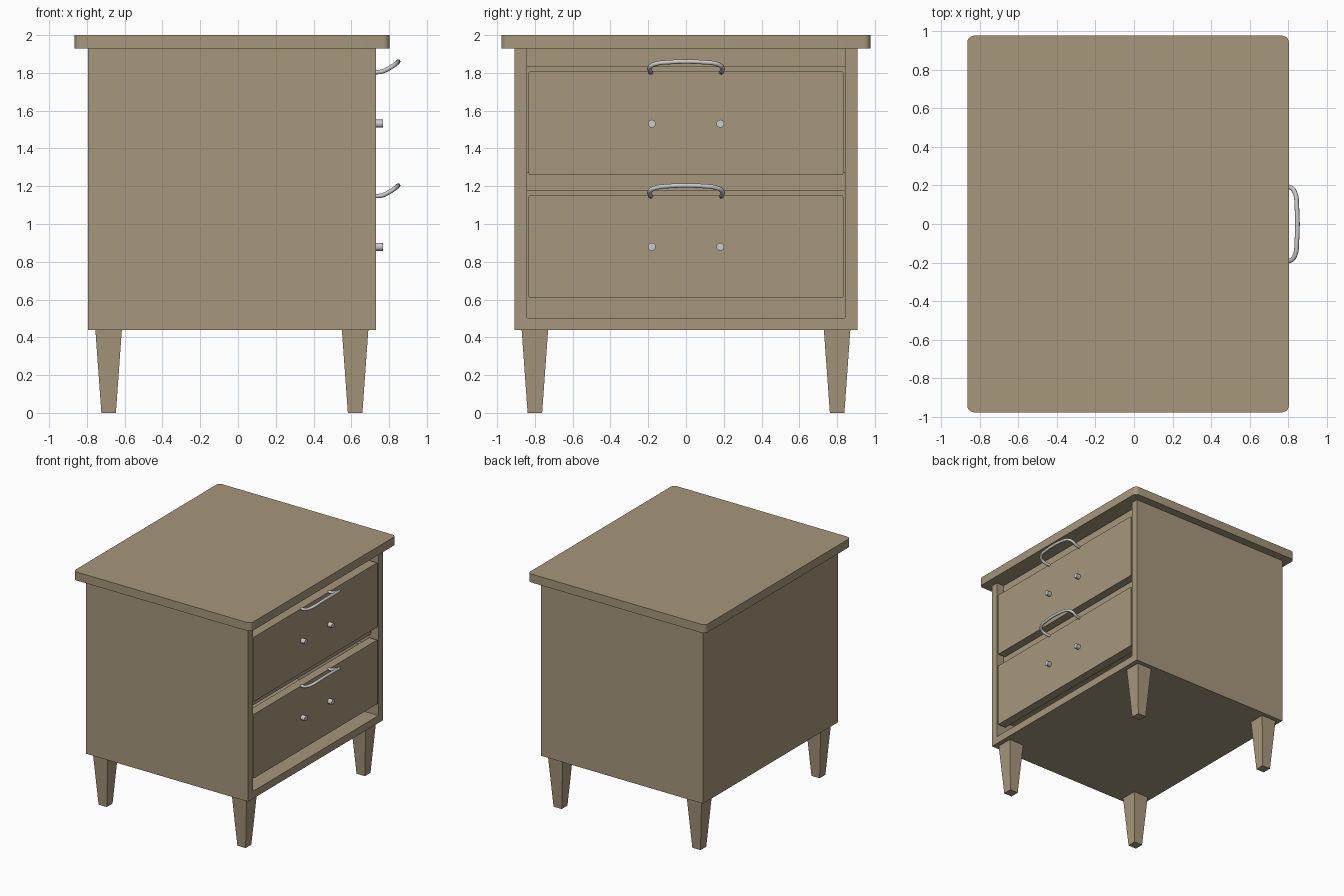
import bpy, bmesh
from mathutils import Matrix

if "Cube" in bpy.data.objects:
    bpy.data.objects.remove(bpy.data.objects["Cube"])

wood = bpy.data.materials.new("wood")
wood.diffuse_color = (0.38, 0.31, 0.20, 1)
wood.use_nodes = True
wood.node_tree.nodes["Principled BSDF"].inputs["Base Color"].default_value = wood.diffuse_color


def finish(name, bm, mat=None):
    bmesh.ops.recalc_face_normals(bm, faces=bm.faces)
    me = bpy.data.meshes.new(name)
    bm.to_mesh(me)
    bm.free()
    ob = bpy.data.objects.new(name, me)
    bpy.context.collection.objects.link(ob)
    if mat:
        me.materials.append(mat)
    return ob


def box(name, x, y, z, round_axis=None, radius=0.0, segments=5):
    """Box from ranges; edges parallel to round_axis can be rounded."""
    bm = bmesh.new()
    bmesh.ops.create_cube(bm, size=1)
    for v in bm.verts:
        for i, (a, b) in enumerate((x, y, z)):
            v.co[i] = a if v.co[i] < 0 else b
    if round_axis is not None:
        edges = [e for e in bm.edges
                 if abs((e.verts[0].co - e.verts[1].co)[round_axis]) > 1e-4]
        bmesh.ops.bevel(bm, geom=edges, offset=radius, segments=segments,
                        profile=0.5, affect='EDGES')
    return finish(name, bm, wood)


def smooth(ob):
    bpy.ops.object.select_all(action='DESELECT')
    ob.select_set(True)
    bpy.context.view_layer.objects.active = ob
    bpy.ops.object.shade_smooth_by_angle()


XB, XF = -0.795, 0.73   # back and drawer side of the cabinet

# Table top with rounded corners
smooth(box("table_top", (-0.865, 0.803), (-0.977, 0.977), (1.928, 2.0), 2, 0.035))

# Carcass, one U-shaped shell open towards the drawers and the top
bm = bmesh.new()
outline = [(-0.907, 0.44), (0.907, 0.44), (0.907, 1.928), (0.843, 1.928),
           (0.843, 0.503), (-0.843, 0.503), (-0.843, 1.928), (-0.907, 1.928)]
face = bm.faces.new([bm.verts.new((XB, y, z)) for y, z in outline])
ext = bmesh.ops.extrude_face_region(bm, geom=[face])
for v in ext["geom"]:
    if isinstance(v, bmesh.types.BMVert):
        v.co.x = XF
finish("cabinet_shell", bm, wood)
box("back_panel", (XB, XB + 0.06), (-0.843, 0.843), (0.503, 1.928))

# Recessed rails above each drawer
box("upper_rail", (0.60, 0.66), (-0.843, 0.843), (1.832, 1.928))
box("middle_rail", (0.60, 0.66), (-0.843, 0.843), (1.177, 1.275))

# Tapered legs
for xn, x in (("back", -0.685), ("front", 0.62)):
    for yn, y in (("left", -0.8), ("right", 0.8)):
        bm = bmesh.new()
        bmesh.ops.create_cube(bm, size=1)
        for v in bm.verts:
            w = 0.14 if v.co.z > 0 else 0.077
            v.co = (x + v.co.x * w, y + v.co.y * w, 0.44 if v.co.z > 0 else 0)
        finish(f"{xn}_{yn}_leg", bm, wood)


def handle(name, z):
    half = [(0.72, 0.185, -0.057), (0.765, 0.19, -0.052), (0.812, 0.19, -0.028),
            (0.836, 0.16, -0.012), (0.845, 0.085, -0.003)]
    pts = half + [(0.848, 0, 0)] + [(x, -y, dz) for x, y, dz in reversed(half)]
    cu = bpy.data.curves.new(name, 'CURVE')
    cu.dimensions = '3D'
    sp = cu.splines.new('BEZIER')
    sp.bezier_points.add(len(pts) - 1)
    for bp, (px, py, dz) in zip(sp.bezier_points, pts):
        bp.co = (px, py, z + dz)
        bp.handle_left_type = bp.handle_right_type = 'AUTO'
    sp.resolution_u = 4
    cu.bevel_depth = 0.012
    cu.bevel_resolution = 3
    cu.use_fill_caps = True
    bpy.context.collection.objects.link(bpy.data.objects.new(name, cu))


# Drawers: front, open tray, bow handle and two knobs
for label, z0, z1 in (("upper", 1.26, 1.808), ("lower", 0.608, 1.152)):
    box(f"{label}_drawer_front", (0.655, XF), (-0.833, 0.833), (z0, z1), 0, 0.008, 2)
    box(f"{label}_drawer_floor", (-0.70, 0.655), (-0.80, 0.80), (z0 + 0.02, z0 + 0.05))
    box(f"{label}_drawer_back", (-0.70, -0.66), (-0.80, 0.80), (z0 + 0.05, z1 - 0.04))
    for side, s in (("left", -1), ("right", 1)):
        box(f"{label}_drawer_{side}_side", (-0.66, 0.655),
            sorted((s * 0.76, s * 0.80)), (z0 + 0.05, z1 - 0.04))
        bm = bmesh.new()
        bmesh.ops.create_cone(
            bm, cap_ends=True, segments=16, radius1=0.021, radius2=0.021, depth=0.045,
            matrix=Matrix.Translation((0.7445, s * 0.181, z0 + 0.271))
            @ Matrix.Rotation(1.5707963, 4, 'Y'))
        smooth(finish(f"{label}_{side}_knob", bm))
    handle(f"{label}_handle", z1 + 0.052)
